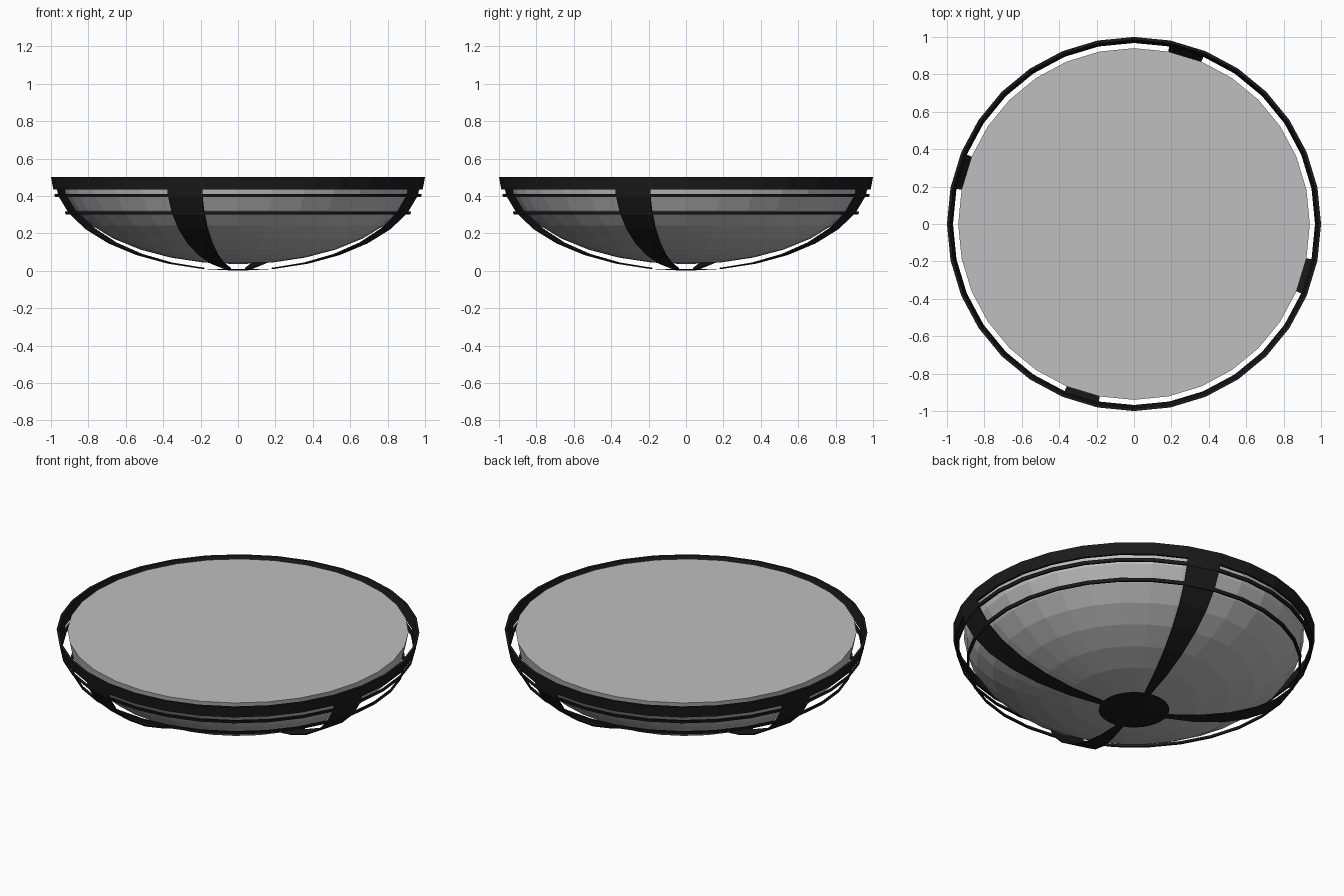
import bpy, bmesh, math

if "Cube" in bpy.data.objects:
    bpy.data.objects.remove(bpy.data.objects["Cube"])

SEG = 32                      # sides around
STEP = math.pi / 16           # angle between rows
TOP = 0.5                     # height of the flat top


def material(name, value):
    m = bpy.data.materials.new(name)
    m.diffuse_color = (value, value, value, 1)
    m.use_nodes = True
    m.node_tree.nodes["Principled BSDF"].inputs["Base Color"].default_value = m.diffuse_color
    return m


GLASS = material("frosted grey", 0.52)
METAL = material("black metal", 0.011)


def finish(name, bm, mat):
    bmesh.ops.recalc_face_normals(bm, faces=bm.faces)
    mesh = bpy.data.meshes.new(name)
    bm.to_mesh(mesh)
    bm.free()
    mesh.materials.append(mat)
    ob = bpy.data.objects.new(name, mesh)
    bpy.context.collection.objects.link(ob)
    return ob


def point(r, z, i):
    a = i * 2 * math.pi / SEG
    return (r * math.cos(a), r * math.sin(a), z)


def arc(row, radius, depth):
    """Radius and height of a row on the half ellipsoid (0 = rim, 8 = bottom)."""
    return radius * math.cos(row * STEP), TOP - depth * math.sin(row * STEP)


def ring(name, profile):
    """Closed profile swept around the vertical axis."""
    bm = bmesh.new()
    loops = [[bm.verts.new(point(r, z, i)) for r, z in profile] for i in range(SEG)]
    n = len(profile)
    for i in range(SEG):
        a, b = loops[i], loops[(i + 1) % SEG]
        for k in range(n):
            bm.faces.new((a[k], b[k], b[(k + 1) % n], a[(k + 1) % n]))
    return finish(name, bm, METAL)


# Bowl: lower half of a flattened sphere with a flat lid
bm = bmesh.new()
rows = [[bm.verts.new(point(*arc(row, 0.94, 0.465), i)) for i in range(SEG)]
        for row in range(8)]
pole = bm.verts.new((0, 0, TOP - 0.465))
bm.faces.new(rows[0])
for i in range(SEG):
    j = (i + 1) % SEG
    for a, b in zip(rows, rows[1:]):
        bm.faces.new((a[i], a[j], b[j], b[i]))
    bm.faces.new((rows[-1][i], rows[-1][j], pole))
finish("bowl", bm, GLASS)

# Rim and the two thin hoops
ring("rim", [(1.0, TOP), (0.987, 0.434), (0.973, 0.434), (0.985, TOP)])
for name, row in (("upper_hoop", 1), ("lower_hoop", 2)):
    r, z = arc(row, 1, 0.5)
    ring(name, [(r + 0.002, z + 0.009), (r - 0.003, z - 0.009),
                (r - 0.013, z - 0.009), (r - 0.008, z + 0.009)])

# Four tapering straps, one side wide, from rim to bottom cap
bm = bmesh.new()
for quarter in range(4):
    first = quarter * 8 + 6
    pairs = [[bm.verts.new(point(*arc(row, 1, 0.5), first + k)) for k in (0, 1)]
             for row in range(8)]
    # start just inside the rim
    for v in pairs[0]:
        v.co.x *= 0.99
        v.co.y *= 0.99
        v.co.z = 0.45
    for a, b in zip(pairs, pairs[1:]):
        bm.faces.new((a[0], a[1], b[1], b[0]))
straps = finish("straps", bm, METAL)
solid = straps.modifiers.new("thickness", 'SOLIDIFY')
solid.thickness = 0.006
solid.offset = -1

# Shallow round cap under the bowl
bm = bmesh.new()
r, z = arc(7, 1, 0.5)
edge = [bm.verts.new(point(r, z, i)) for i in range(SEG)]
tip = bm.verts.new((0, 0, 0))
bm.faces.new(edge)
for i in range(SEG):
    bm.faces.new((edge[i], edge[(i + 1) % SEG], tip))
finish("bottom_cap", bm, METAL)
